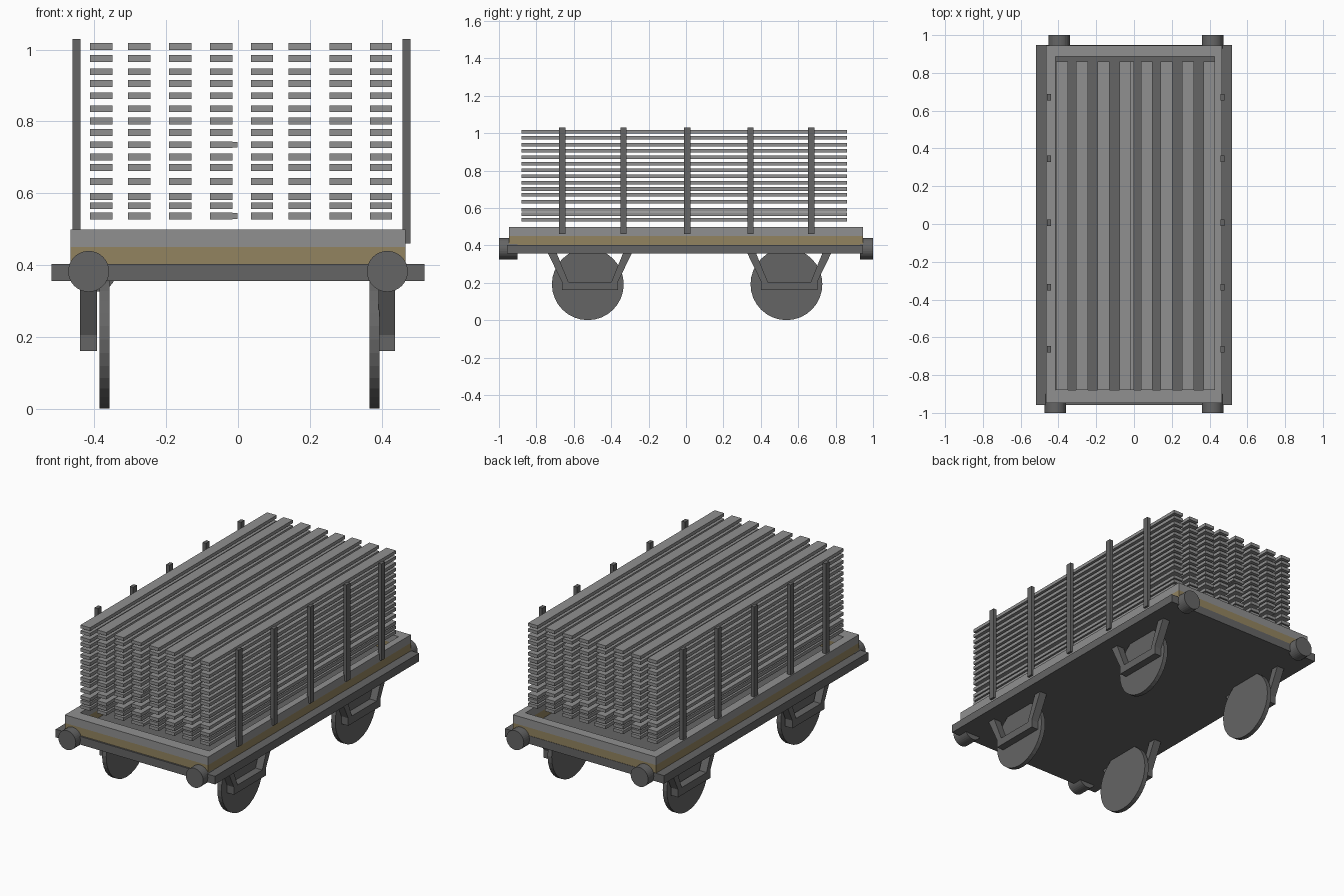
import bpy, bmesh, math
from mathutils import Matrix

if "Cube" in bpy.data.objects:
    bpy.data.objects.remove(bpy.data.objects["Cube"])


def material(name, rgb):
    m = bpy.data.materials.new(name)
    m.diffuse_color = (*rgb, 1)
    m.use_nodes = True
    m.node_tree.nodes["Principled BSDF"].inputs["Base Color"].default_value = m.diffuse_color
    return m


LIGHT = material("light grey", (0.28, 0.28, 0.28))
DARK = material("dark grey", (0.13, 0.13, 0.13))
OCHRE = material("ochre", (0.29, 0.23, 0.115))


def finish(name, bm, mat):
    bmesh.ops.recalc_face_normals(bm, faces=bm.faces)
    me = bpy.data.meshes.new(name)
    bm.to_mesh(me)
    bm.free()
    me.materials.append(mat)
    ob = bpy.data.objects.new(name, me)
    bpy.context.collection.objects.link(ob)
    return ob


def add_box(bm, x0, x1, y0, y1, z0, z1):
    m = (Matrix.Translation(((x0 + x1) / 2, (y0 + y1) / 2, (z0 + z1) / 2))
         @ Matrix.Diagonal((x1 - x0, y1 - y0, z1 - z0, 1)))
    bmesh.ops.create_cube(bm, size=1, matrix=m)


def cylinder(name, centre, radius, length, axis, sides):
    bm = bmesh.new()
    rot = Matrix.Rotation(math.pi / 2, 4, 'Y' if axis == 'x' else 'X')
    bmesh.ops.create_cone(bm, cap_ends=True, segments=sides, radius1=radius,
                          radius2=radius, depth=length,
                          matrix=Matrix.Translation(centre) @ rot)
    return finish(name, bm, DARK)


def extrude_profile(name, pts, vec, mat):
    bm = bmesh.new()
    face = bm.faces.new([bm.verts.new(p) for p in pts])
    ext = bmesh.ops.extrude_face_region(bm, geom=[face])
    bmesh.ops.translate(bm, vec=vec,
                        verts=[v for v in ext['geom'] if isinstance(v, bmesh.types.BMVert)])
    return finish(name, bm, mat)


def ring(name, z0, z1, mat):
    # rectangular frame around the recessed load floor
    outer = [(-.467, -.947), (.467, -.947), (.467, .945), (-.467, .945)]
    inner = [(-.415, -.878), (.427, -.878), (.427, .888), (-.415, .888)]
    bm = bmesh.new()
    rows = [[bm.verts.new((x, y, z)) for x, y in loop]
            for loop, z in ((outer, z0), (outer, z1), (inner, z1), (inner, z0))]
    for r in range(4):
        a, b = rows[r], rows[(r + 1) % 4]
        for i in range(4):
            j = (i + 1) % 4
            bm.faces.new((a[i], a[j], b[j], b[i]))
    finish(name, bm, mat)


# Chassis plate and the two-colour deck frame
bm = bmesh.new()
add_box(bm, -.52, .52, -.957, .947, .355, .403)
finish("chassis_plate", bm, DARK)
ring("deck_lower_band", .403, .45, OCHRE)
ring("deck_upper_band", .45, .498, LIGHT)

# Stacked timber planks
columns = [-.381, -.275, -.161, -.047, .067, .172, .286, .398]
rows = [.536, .565, .591, .632, .671, .701, .735, .769,
        .801, .835, .871, .905, .938, .975, 1.008]
bm = bmesh.new()
for z in rows:
    for x in columns:
        add_box(bm, x - .031, x + .031, -.88, .86, z - .0095, z + .0095)
# two planks sit slightly out of line
for z in (rows[0], rows[6]):
    add_box(bm, -.018, -.001, -.88, .86, z - .008, z + .008)
finish("timber_planks", bm, LIGHT)

# Side stakes holding the load
bm = bmesh.new()
for x in (-.45, .469):
    for y in (-.662, -.334, .006, .345, .67):
        add_box(bm, x - .011, x + .011, y - .017, y + .017, .46, 1.03)
finish("side_stakes", bm, DARK)

# Buffers at both ends
for label, x, y0, y1 in (("front_left", -.416, -1, -.9), ("front_right", .416, -1, -.9),
                         ("back_left", -.396, .93, 1), ("back_right", .416, .93, 1)):
    cylinder("buffer_" + label, (x, (y0 + y1) / 2, .382), .057, y1 - y0, 'y', 32)

# Wheels with slanted axle brackets outside them
half = [(-.224, .357), (-.15, .205), (-.15, .16)]
inner = [(.115, .205), (.177, .357)]
profile = (half + [(-y, z) for y, z in reversed(half)]
           + [(y, z) for y, z in reversed(inner)] + [(-y, z) for y, z in inner])
for end, wheel_y, bracket_y in (("front", -.525, -.514), ("back", .537, .552)):
    for side, wheel_x, x0 in (("left", -.372, -.44), ("right", .38, .391)):
        cylinder(f"wheel_{end}_{side}", (wheel_x, wheel_y, .192), .192, .027, 'x', 32)
        extrude_profile(f"axle_bracket_{end}_{side}",
                        [(x0, bracket_y + y, z) for y, z in profile], (.047, 0, 0), DARK)
